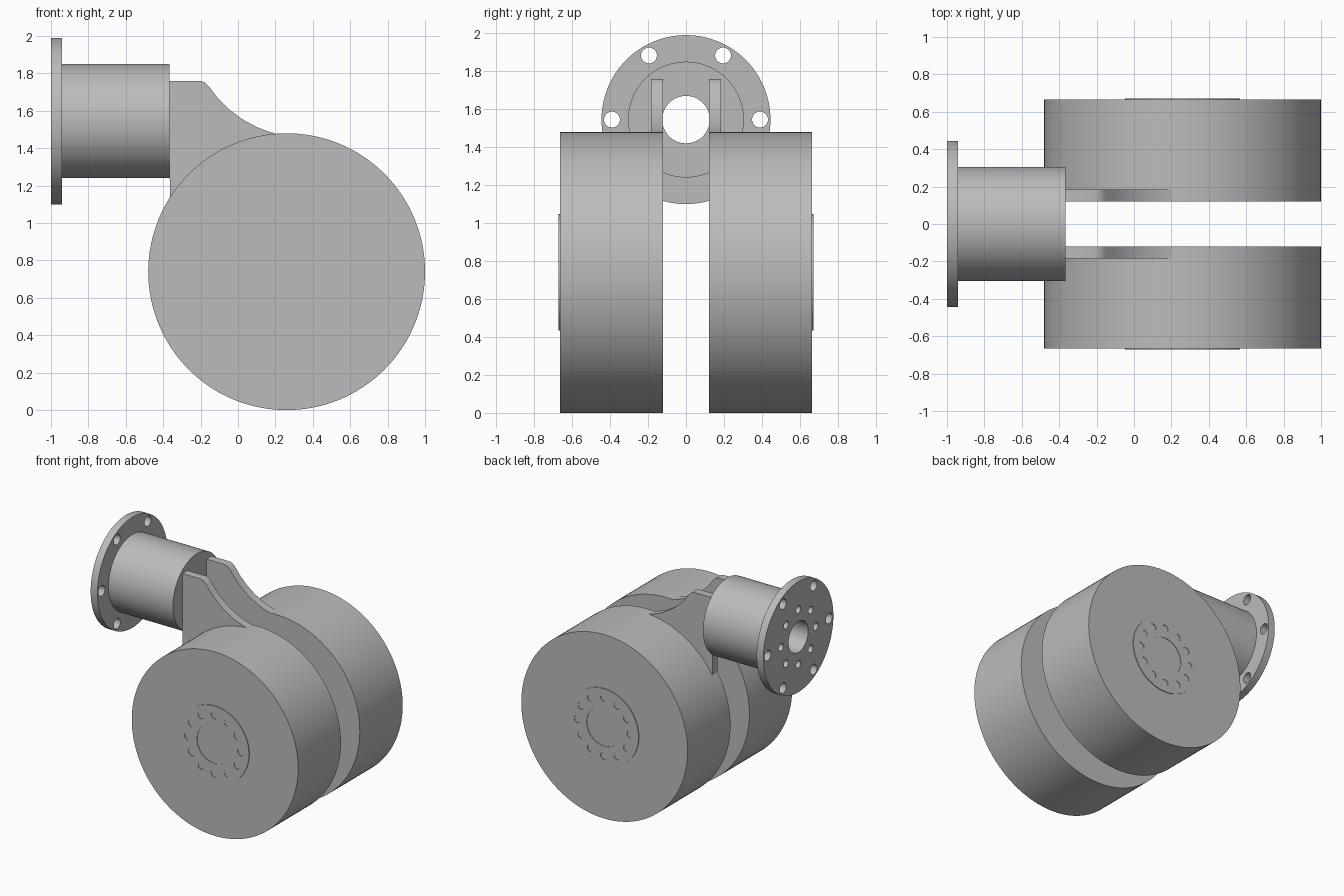
import bpy, bmesh
from math import radians, cos, sin, pi
from mathutils import Matrix, Vector

cube = bpy.data.objects.get("Cube")
if cube:
    bpy.data.objects.remove(cube)

grey = bpy.data.materials.new("plain grey")
grey.use_nodes = True
COLOUR = (0.5, 0.5, 0.5, 1)
grey.diffuse_color = COLOUR
grey.node_tree.nodes["Principled BSDF"].inputs["Base Color"].default_value = COLOUR

DRUM_X, DRUM_Z, DRUM_R = 0.26, 0.74, 0.74
TUBE_Z = 1.545
PLATE_IN, PLATE_OUT, DRUM_OUT = 0.12, 0.185, 0.665


def make_object(name, bm):
    bmesh.ops.recalc_face_normals(bm, faces=bm.faces)
    mesh = bpy.data.meshes.new(name)
    bm.to_mesh(mesh)
    bm.free()
    mesh.materials.append(grey)
    obj = bpy.data.objects.new(name, mesh)
    bpy.context.collection.objects.link(obj)
    return obj


def add_cylinder(bm, axis, centre, radius, start, end, segments):
    """Cylinder along x or y; centre gives the two other coordinates."""
    a, z = centre
    mid = (start + end) / 2
    if axis == "X":
        place = Matrix.Translation((mid, a, z)) @ Matrix.Rotation(pi / 2, 4, "Y")
    else:
        place = Matrix.Translation((a, mid, z)) @ Matrix.Rotation(pi / 2, 4, "X")
    bmesh.ops.create_cone(bm, cap_ends=True, segments=segments, radius1=radius,
                          radius2=radius, depth=abs(end - start), matrix=place)


def cylinder(name, *args):
    bm = bmesh.new()
    add_cylinder(bm, *args)
    return make_object(name, bm)


def hole_circle(bm, axis, centre, ring, radius, start, end, count):
    for i in range(count):
        t = 2 * pi * i / count
        spot = (centre[0] + ring * cos(t), centre[1] + ring * sin(t))
        add_cylinder(bm, axis, spot, radius, start, end, 24)


def activate(obj):
    bpy.ops.object.select_all(action="DESELECT")
    obj.select_set(True)
    bpy.context.view_layer.objects.active = obj


def boolean(obj, tool, operation):
    activate(obj)
    mod = obj.modifiers.new("boolean", "BOOLEAN")
    mod.operation = operation
    mod.solver = "EXACT"
    mod.object = tool
    bpy.ops.object.modifier_apply(modifier=mod.name)
    bpy.data.objects.remove(tool)


def smooth(obj):
    activate(obj)
    bpy.ops.object.shade_smooth_by_angle(angle=radians(30))


# Flanged tube with through bore, bolt holes and blind inner holes
axis_point = (0, TUBE_Z)
tube = cylinder("flanged_tube", "X", axis_point, 0.305, -0.97, -0.365, 96)
boolean(tube, cylinder("flange", "X", axis_point, 0.445, -1, -0.94, 96), "UNION")
bm = bmesh.new()
add_cylinder(bm, "X", axis_point, 0.125, -1.1, -0.2, 64)
hole_circle(bm, "X", axis_point, 0.39, 0.042, -1.1, -0.9, 6)
hole_circle(bm, "X", axis_point, 0.22, 0.03, -1.1, -0.85, 8)
boolean(tube, make_object("tube_holes", bm), "DIFFERENCE")
smooth(tube)

# Outline of a fork plate: flat top, rounded shoulder, concave sweep, drum arc
outline = [(-0.367, 1.76), (-0.205, 1.76), (-0.18, 1.753), (-0.155, 1.73),
           (-0.11, 1.67), (-0.05, 1.61), (0.02, 1.557), (0.1, 1.513),
           (0.16, 1.49), (0.2, 1.479)]
for i in range(17):
    t = radians(96 + i * (147.8 - 96) / 16)
    outline.append((DRUM_X + 0.738 * cos(t), DRUM_Z + 0.738 * sin(t)))

for side, label in ((-1, "front"), (1, "back")):
    # Wheel drum with thin hub disc
    centre = (DRUM_X, DRUM_Z)
    drum = cylinder(label + "_drum", "Y", centre, DRUM_R,
                    side * PLATE_IN, side * DRUM_OUT, 128)
    smooth(drum)
    hub = cylinder(label + "_hub_disc", "Y", centre, 0.307,
                   side * (DRUM_OUT - 0.01), side * (DRUM_OUT + 0.006), 96)
    # Shallow bolt recesses and centre recess in the disc
    bm = bmesh.new()
    span = (side * (DRUM_OUT + 0.002), side * (DRUM_OUT + 0.1))
    add_cylinder(bm, "Y", centre, 0.155, *span, 64)
    hole_circle(bm, "Y", centre, 0.235, 0.03, *span, 12)
    boolean(hub, make_object("hub_recesses", bm), "DIFFERENCE")
    smooth(hub)

    # Fork plate joining tube to drum
    bm = bmesh.new()
    face = bm.faces.new([bm.verts.new((x, side * PLATE_IN, z)) for x, z in outline])
    grown = bmesh.ops.extrude_face_region(bm, geom=[face])["geom"]
    bmesh.ops.translate(bm, vec=Vector((0, side * (PLATE_OUT - PLATE_IN), 0)),
                        verts=[g for g in grown if isinstance(g, bmesh.types.BMVert)])
    smooth(make_object(label + "_fork_plate", bm))
